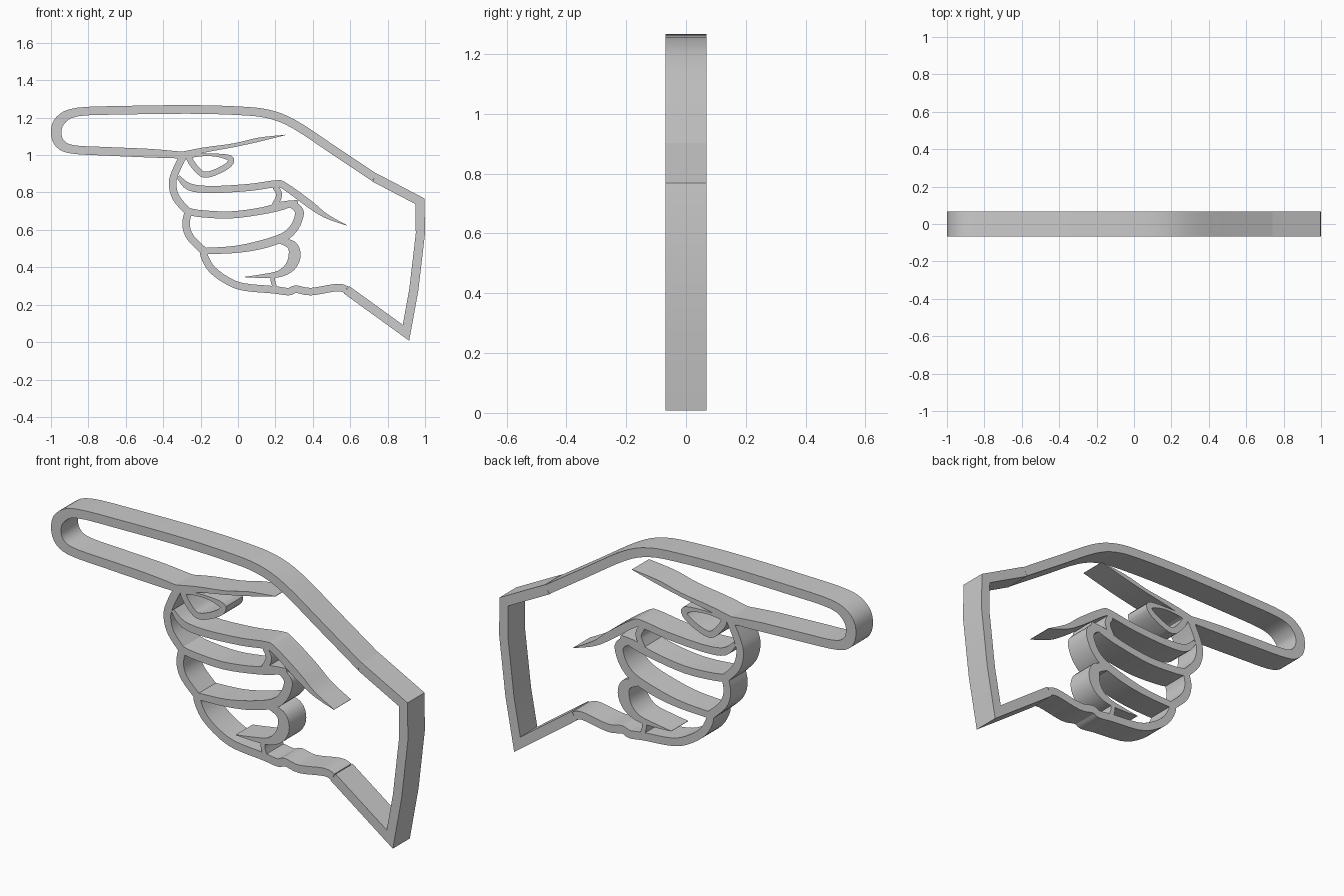
import bpy
import bmesh
import math
from mathutils import Vector

DEPTH = 0.068      # half of the thickness, front to back
UNIT = 0.01        # stroke coordinates are in hundredths

cube = bpy.data.objects.get("Cube")
if cube:
    bpy.data.objects.remove(cube, do_unlink=True)

grey = bpy.data.materials.new("light grey")
grey.use_nodes = True
GREY = (0.6, 0.6, 0.6, 1)
grey.diffuse_color = GREY
grey.node_tree.nodes["Principled BSDF"].inputs["Base Color"].default_value = GREY


def rounded(points, closed, steps=4):
    """Pass a smooth curve through the points; the third value is half width."""
    count = len(points)

    def at(i):
        return points[i % count] if closed else points[max(0, min(count - 1, i))]

    result = []
    for i in range(count if closed else count - 1):
        a, b, c, d = (at(i + k) for k in (-1, 0, 1, 2))
        for s in range(steps):
            t = s / steps
            result.append(b + 0.5 * t * ((c - a) + t * ((2 * a - 5 * b + 4 * c - d)
                                         + t * (3 * (b - c) + d - a))))
    if not closed:
        result.append(points[-1])
    return result


def ribbon(name, points, half, curved=True, closed=False):
    """Upright band of varying width that follows a path, with mitred corners."""
    path = [Vector((p[0], p[1], p[2] if len(p) > 2 else half)) for p in points]
    if curved:
        path = rounded(path, closed)
    count = len(path)
    bm = bmesh.new()
    rings = []
    for i, p in enumerate(path):
        before = path[i - 1] if i or closed else None
        after = path[(i + 1) % count] if i < count - 1 or closed else None
        ways = []
        if before is not None:
            ways.append((p - before).xy.normalized())
        if after is not None:
            ways.append((after - p).xy.normalized())
        normals = [Vector((-w.y, w.x)) for w in ways]
        mitre = sum(normals, Vector((0, 0))).normalized()
        mitre *= max(p.z, 0.1) / max(mitre.dot(normals[0]), 0.3)
        left, right = (p.xy + mitre) * UNIT, (p.xy - mitre) * UNIT
        rings.append([bm.verts.new((q.x, y, q.y)) for q, y in
                      ((left, -DEPTH), (right, -DEPTH), (right, DEPTH), (left, DEPTH))])
    for i in range(count if closed else count - 1):
        a, b = rings[i], rings[(i + 1) % count]
        for k in range(4):
            n = (k + 1) % 4
            bm.faces.new((a[k], a[n], b[n], b[k]))
    if not closed:
        bm.faces.new(rings[0])
        bm.faces.new(rings[-1])
    bmesh.ops.recalc_face_normals(bm, faces=bm.faces)
    mesh = bpy.data.meshes.new(name)
    bm.to_mesh(mesh)
    bm.free()
    mesh.materials.append(grey)
    obj = bpy.data.objects.new(name, mesh)
    bpy.context.collection.objects.link(obj)
    bpy.ops.object.select_all(action="DESELECT")
    obj.select_set(True)
    bpy.context.view_layer.objects.active = obj
    bpy.ops.object.shade_smooth_by_angle(angle=math.radians(30))


# Pointing finger and back of the hand
ribbon("pointing_finger_outline",
       [(-30, 100, 1.8), (-47, 101), (-70, 102), (-88, 103), (-95, 106, 2.7),
        (-97.2, 112, 2.8), (-95, 118.5, 2.8), (-86, 123), (-60, 124), (-26, 124.4),
        (0, 123.7), (16, 122), (30, 116.5), (52, 102), (73, 88)], 2.3)

# Wrist with its sharp corners
ribbon("wrist_outline",
       [(73, 88), (97.3, 75.3), (97.5, 58), (94, 28), (89.8, 5), (58, 28)],
       2.45, curved=False)

# Heel of the hand and underside of the little finger
ribbon("lower_hand_outline",
       [(58, 28), (53, 29.2), (39, 27), (31, 28.3), (27, 27), (19, 28), (3, 29.5),
        (-6, 33), (-14, 39), (-18, 46), (-18, 50)], 2)

# Knuckles down the left edge
ribbon("upper_knuckle",
       [(-29, 100), (-33, 92), (-35, 85), (-33, 77), (-26.5, 69.5)], 2)
ribbon("middle_knuckle",
       [(-26.5, 70), (-27.8, 63), (-25.5, 56), (-18, 48.5)], 2)

# Creases between the folded fingers
ribbon("thumb_lower_crease",
       [(-32, 88.5, 1), (-26, 83), (-14, 81.6), (6, 82.7), (20, 84.6), (25, 83.4),
        (38, 74, 2), (47, 67.5, 1.2), (58.5, 62.3, 0.1)], 1.9)
ribbon("middle_finger_crease",
       [(-27, 70), (-20, 68.7), (-4, 68), (13, 70.2), (24, 73, 2.2), (32, 75, 1)], 1.9)
ribbon("middle_finger_tip",
       [(20, 83), (22, 78.5), (19.5, 73)], 1.6)
ribbon("ring_finger_loop",
       [(20, 73.6, 1), (28, 73.7, 1.8), (32.5, 70.5, 2.3), (32.3, 66), (29.5, 60.5),
        (24, 56), (12, 52), (-2, 49.5, 1.9), (-18, 48.7, 1.7)], 2.3)
ribbon("little_finger_loop",
       [(21, 54.5, 1.2), (28.5, 52, 2.5), (30.3, 46.5, 3.2), (28, 40.5, 2.8),
        (22, 36.5, 1.8), (13, 35.3, 1), (3.5, 34.8, 0.1)], 2)
ribbon("little_finger_tip",
       [(19, 36), (18.6, 33), (20, 28.5)], 1.2)

# Thumb crease and nail
ribbon("thumb_upper_crease",
       [(-30, 100, 1.8), (-18, 102.7, 1.4), (-2, 105.3, 1), (11, 108.2, 1.1),
        (25.5, 110.8, 0.1)], 1)
ribbon("thumb_nail",
       [(-26, 99), (-23, 93.5), (-18, 89.5), (-11, 91.3), (-4.8, 95), (-4.3, 98.3),
        (-12, 100, 0.8), (-21, 100, 0.8)], 1.6, closed=True)
